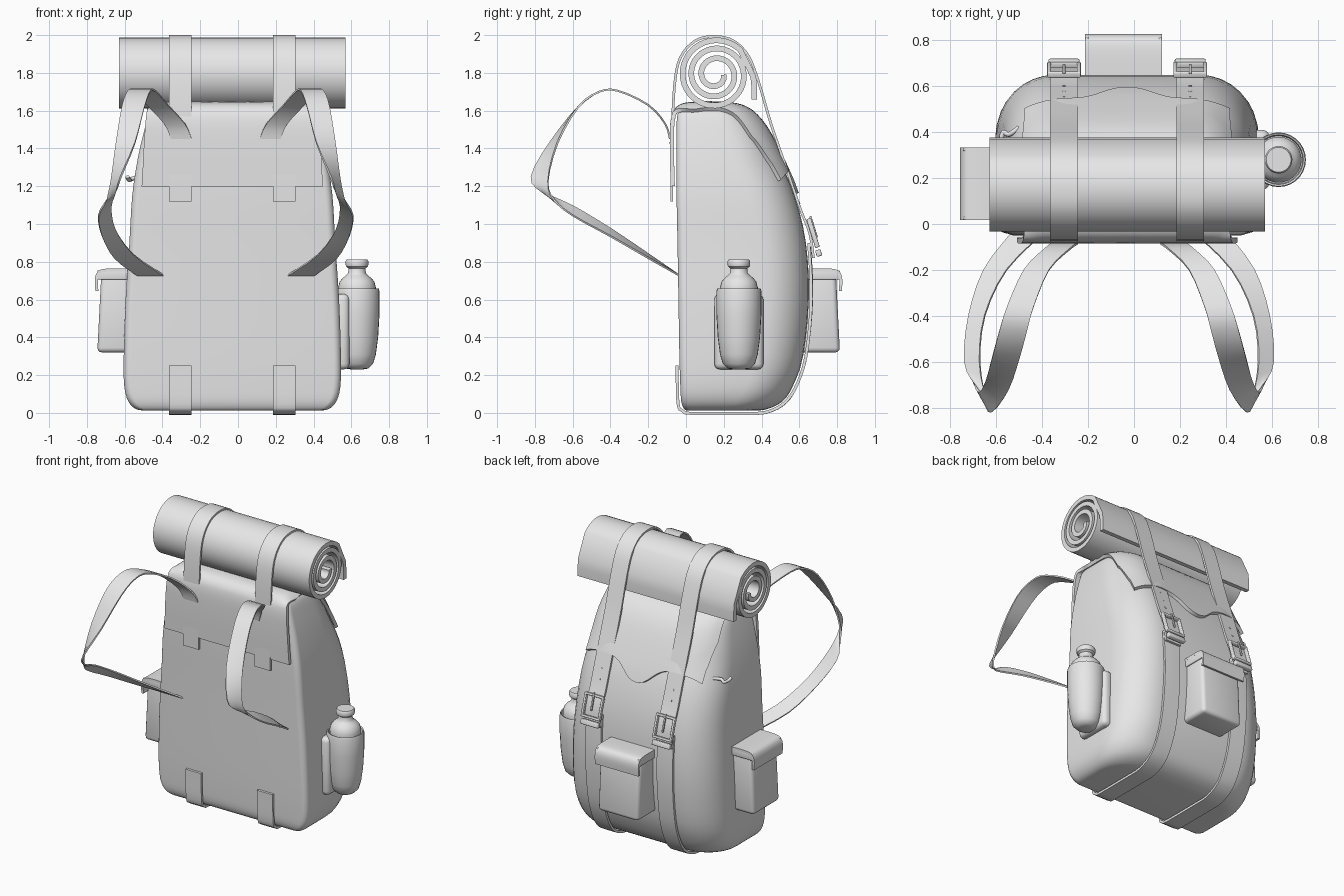
import bpy, bmesh, math
from mathutils import Vector, Matrix

if "Cube" in bpy.data.objects:
    bpy.data.objects.remove(bpy.data.objects["Cube"])

GREY = (0.8, 0.8, 0.8, 1)
mat = bpy.data.materials.new("plain grey")
mat.use_nodes = True
mat.diffuse_color = GREY
mat.node_tree.nodes["Principled BSDF"].inputs["Base Color"].default_value = GREY
CX = -0.03  # centre line of the bag


def smooth(rows, steps=4):
    """Catmull-Rom through rows of numbers of any length."""
    rows = [Vector(r) for r in rows]
    out = []
    for i in range(len(rows) - 1):
        a, b, c, d = (rows[min(max(i + k, 0), len(rows) - 1)] for k in (-1, 0, 1, 2))
        for s in range(steps):
            t = s / steps
            out.append(0.5 * (2 * b + (c - a) * t + (2 * a - 5 * b + 4 * c - d) * t * t
                              + (3 * b - a - 3 * c + d) * t ** 3))
    return out + [rows[-1]]


def finish(name, bm, thick=0, wrap=None, bevel=0, angle=40):
    bmesh.ops.recalc_face_normals(bm, faces=bm.faces)
    me = bpy.data.meshes.new(name)
    bm.to_mesh(me)
    bm.free()
    ob = bpy.data.objects.new(name, me)
    bpy.context.collection.objects.link(ob)
    me.materials.append(mat)
    if wrap:
        m = ob.modifiers.new("hug", 'SHRINKWRAP')
        m.target, m.wrap_mode, m.offset = wrap, 'OUTSIDE', 0.015
    if thick:
        m = ob.modifiers.new("thickness", 'SOLIDIFY')
        m.thickness, m.offset = thick, 0
    if bevel:
        m = ob.modifiers.new("round", 'BEVEL')
        m.width, m.segments = bevel, 3
    bpy.ops.object.select_all(action='DESELECT')
    ob.select_set(True)
    bpy.context.view_layer.objects.active = ob
    bpy.ops.object.convert(target='MESH')
    bpy.ops.object.shade_smooth_by_angle(angle=math.radians(angle))
    return ob


def grid(rows, closed=False, caps=False):
    """Skin rows of points with quads."""
    bm = bmesh.new()
    vs = [[bm.verts.new(p) for p in r] for r in rows]
    n = len(vs[0])
    for a, b in zip(vs, vs[1:]):
        for i in range(n if closed else n - 1):
            j = (i + 1) % n
            bm.faces.new((a[i], a[j], b[j], b[i]))
    if caps:
        bm.faces.new(vs[0])
        bm.faces.new(vs[-1])
    return bm


def band(name, path, x, width, thick, wrap=None, cols=3):
    """Flat band following a (y, z) path."""
    rows = [[(x + width * (k / cols - 0.5), p[0], p[1]) for k in range(cols + 1)] for p in path]
    return finish(name, grid(rows), thick, wrap)


def revolve(name, profile, x, y, n=28):
    rows = [[(x + r * math.cos(a), y + r * math.sin(a), z)
             for a in (math.tau * k / n for k in range(n))] for r, z in profile]
    return finish(name, grid(rows, True, True))


def box(name, centre, size, bevel, taper=1.0, turn=None):
    bm = bmesh.new()
    bmesh.ops.create_cube(bm, size=1)
    for v in bm.verts:
        if v.co.z > 0 and v.co.y > 0:
            v.co.y *= taper
        v.co = Vector(c * s for c, s in zip(v.co, size)) + Vector(centre)
    if turn:
        bm.transform(turn)
    return finish(name, bm, bevel=bevel)


# Main bag: rounded sections of height, half width, front, back
def section(z, hw, yf, yb):
    rb, rf = min(0.25, (yb - yf) * 0.45), 0.04
    ring = []
    for sx, cy, r, a0 in ((1, yf + rf, rf, -90), (1, yb - rb, rb, 0),
                          (-1, yb - rb, rb, 90), (-1, yf + rf, rf, 180)):
        for k in range(9):
            a = math.radians(a0 + k * 11.25)
            ring.append((CX + sx * (hw - r) + r * math.cos(a), cy + r * math.sin(a), z))
    return ring


SECTIONS = [(.012, .46, .01, .37), (.02, .51, -.01, .43), (.06, .55, -.025, .51),
            (.14, .572, -.03, .565), (.3, .575, -.035, .62), (.6, .565, -.04, .65),
            (.9, .545, -.045, .635), (1.15, .53, -.05, .575), (1.35, .5, -.05, .49),
            (1.5, .465, -.05, .41), (1.58, .44, -.045, .34), (1.61, .41, -.02, .28),
            (1.62, .37, .02, .22)]
bag = finish("bag_body", grid([section(*s) for s in smooth(SECTIONS, 3)], True, True))

# Top flap with a pointed wavy rear edge and sides that droop round the bag
FLAP = smooth([(-.07, 1.2), (-.075, 1.4), (-.07, 1.55), (-.04, 1.61), (.05, 1.637), (.2, 1.633),
               (.3, 1.59), (.4, 1.47), (.47, 1.38), (.53, 1.28), (.585, 1.16)], 6)
rows = []
for i in range(49):
    row = []
    u = i / 48
    half = .48 - .05 * min(1, u * 2)
    for k in range(33):
        v = k / 16 - 1
        wave = math.exp(-(v / .3) ** 2) + .25 * abs(v) ** 6
        f = u * (1 - .1 * (1 - min(1, wave))) * (len(FLAP) - 1)
        j = min(int(f), len(FLAP) - 2)
        y, z = FLAP[j].lerp(FLAP[j + 1], f - j)
        d = max(0, abs(v * half) - .25)
        drop = .25 - math.sqrt(.0625 - d * d)
        back = min(1, max(0, (y - .15) / .25))
        top = min(1, max(0, (y + .06) / .1)) * (1 - back)
        row.append((CX + v * half, y - .85 * drop * back, z - drop * (.5 * top + .35 * back)))
    rows.append(row)
finish("top_flap", grid(rows), .022, bag)

# Rolled mat: a spiral with a short loose tail
spiral = [(.362, 1.66), (.362, 1.72), (.356, 1.78)]
for i in range(5, 121):
    t = i / 120
    r, a = .19 - .145 * t ** 1.2, t * 3 * math.tau
    spiral.append((.155 + r * math.cos(a), 1.79 + r * math.sin(a)))
band("bedroll", smooth(spiral, 1), CX, 1.2, .03)

# Straps, buckles and lower straps, one set per side
OVER = smooth([(-.075, 1.12), (-.075, 1.4), (-.062, 1.72), (-.03, 1.88), (.05, 1.97), (.15, 1.993),
               (.25, 1.97), (.33, 1.89), (.385, 1.75), (.45, 1.53), (.54, 1.27), (.605, 1.08),
               (.655, .95), (.675, .82)])
UNDER = smooth([(-.045, .25), (-.042, .05), (0, .012), (.2, .007), (.37, .009), (.44, .022),
                (.52, .06), (.578, .13), (.635, .3), (.663, .6), (.65, .9)])
TILT = Matrix.Translation((0, .665, .95)) @ Matrix.Rotation(.3, 4, 'X')
for side, sx in (("right", -1), ("left", 1)):
    x = CX + sx * .275
    band(side + "_roll_strap", OVER, x, .12, .014)
    band(side + "_lower_strap", UNDER, x, .12, .016, bag)
    place = Matrix.Translation((x, 0, 0)) @ TILT
    for s in (-1, 1):
        box(side + "_buckle_upright", (s * .065, .008, 0), (.016, .025, .16), .005, turn=place)
        box(side + "_buckle_bar", (0, .008, s * .072), (.14, .025, .016), .005, turn=place)
    box(side + "_buckle_prong", (0, .02, .03), (.012, .012, .12), .004, turn=place)
    box(side + "_strap_keeper", (0, .005, -.11), (.135, .03, .035), .006, turn=place)
    for k in range(3):
        bm = bmesh.new()
        bmesh.ops.create_cone(bm, cap_ends=True, segments=10, radius1=.008, radius2=.008, depth=.02,
                              matrix=Matrix.Translation((x, .594 - .023 * k, 1.11 + .065 * k))
                              @ Matrix.Rotation(math.pi / 2 + .33, 4, 'X'))
        finish(side + "_strap_hole", bm)

# Shoulder straps: centre offset x, y, z and half-width vector
SHOULDER = [(.235, -.085, 1.45, .055, 0, 0), (.27, -.11, 1.53, .055, 0, 0),
            (.36, -.2, 1.63, .055, 0, 0), (.43, -.36, 1.705, .058, 0, 0),
            (.46, -.46, 1.7, .06, 0, 0), (.49, -.57, 1.62, .06, 0, 0),
            (.53, -.7, 1.43, .05, -.02, 0), (.58, -.775, 1.24, .025, -.045, .01),
            (.605, -.73, 1.15, .025, -.03, .02), (.64, -.6, 1.07, .033, 0, .025),
            (.62, -.4, .955, .035, 0, .02), (.54, -.2, .83, .05, 0, .01),
            (.4, -.04, .73, .07, 0, 0)]
for side, sx in (("right", -1), ("left", 1)):
    rows = []
    for p in smooth(SHOULDER, 3):
        c, w = Vector(p[:3]), Vector(p[3:])
        w.x = -w.x  # outer edge leans forward
        rows.append([(-.065 + sx * q.x, q.y, q.z) for q in (c + w, c, c - w)])
    finish(side + "_shoulder_strap", grid(rows), .01)

# Pockets with folded lids, on the rear and one side
LID = smooth([(-.02, .755), (.1, .757), (.16, .752), (.182, .735), (.19, .7), (.187, .645)], 3)
for name, place, width in (
        ("rear", Matrix.Translation((-.045, .63, 0)), .31),
        ("side", Matrix.Translation((-.56, .175, 0)) @ Matrix.Rotation(math.pi / 2, 4, 'Z'), .29)):
    box(name + "_pocket", (0, .075, .535), (width, .22, .43), .025, .8, place)
    lid = band(name + "_pocket_lid", LID, 0, width + .025, .016)
    lid.data.transform(place)
    for s in (-1, 1):
        cheek = box(name + "_lid_cheek", (s * (width / 2 + .005), .085, .73), (.014, .2, .05), .006)
        cheek.data.transform(place)

# Bottle in its sleeve
BX, BY = .63, .28
revolve("bottle_sleeve", [(.03, .23), (.06, .235), (.085, .26), (.1, .31), (.112, .4), (.119, .52),
                          (.119, .645), (.115, .658), (.108, .655), (.104, .62)], BX, BY)
revolve("bottle", [(.09, .5), (.1, .62), (.1, .665), (.092, .695), (.075, .715), (.058, .728),
                   (.047, .74), (.045, .765), (.058, .775), (.06, .785), (.06, .803),
                   (.054, .812)], BX, BY)
box("sleeve_backing", (.55, BY, .43), (.08, .26, .4), .03)

# Small side hook
cu = bpy.data.curves.new("side_hook", 'CURVE')
cu.dimensions, cu.bevel_depth, cu.bevel_resolution = '3D', .011, 2
sp = cu.splines.new('POLY')
HOOK = smooth([(-.5, .42, 1.25), (-.545, .39, 1.245), (-.57, .4, 1.235),
               (-.58, .36, 1.235), (-.585, .34, 1.25)], 3)
sp.points.add(len(HOOK) - 1)
for pt, p in zip(sp.points, HOOK):
    pt.co = (*p, 1)
cu.use_fill_caps = True
cu.materials.append(mat)
bpy.context.collection.objects.link(bpy.data.objects.new("side_hook", cu))
